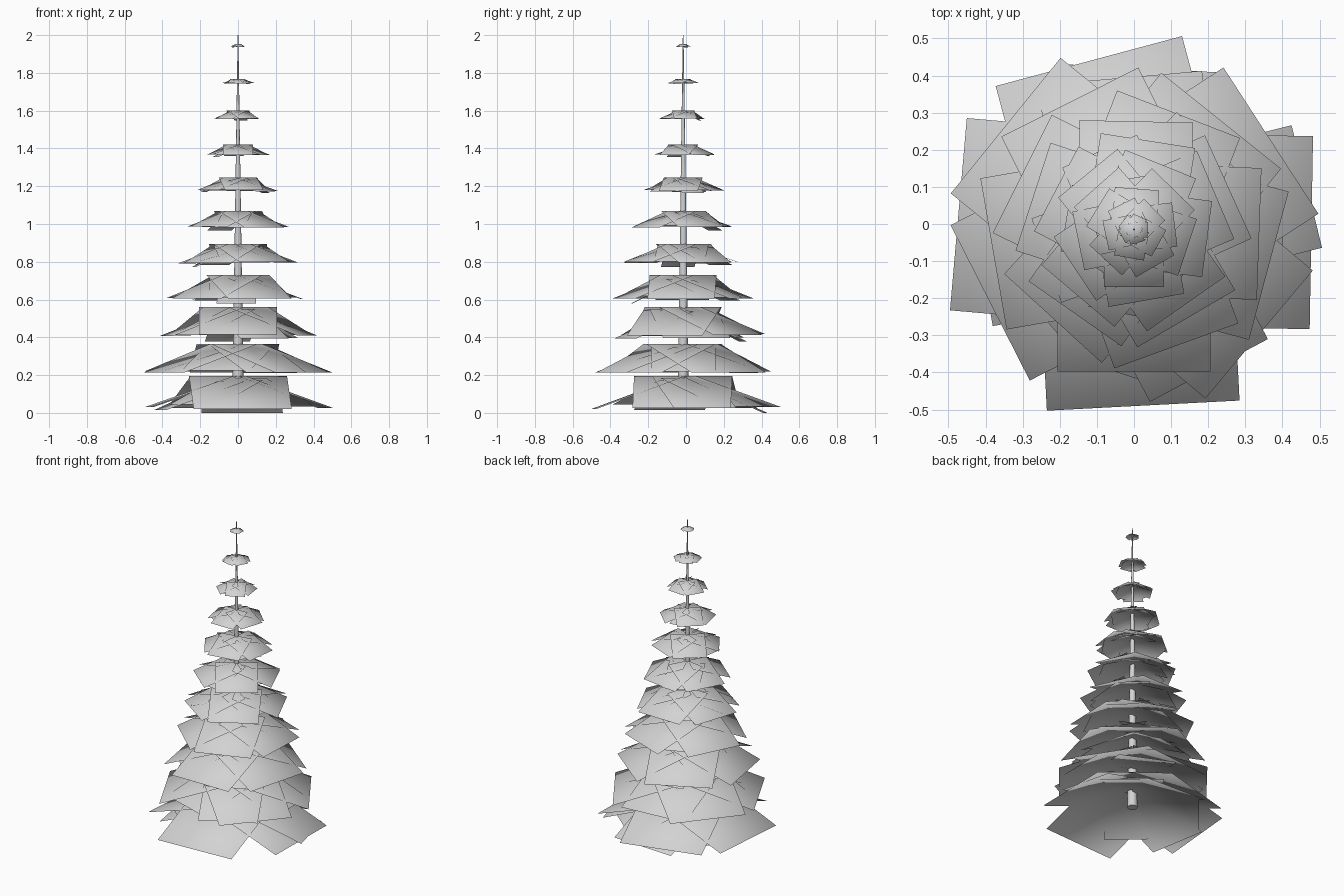
import bpy, bmesh, math, random
from mathutils import Vector

if "Cube" in bpy.data.objects:
    bpy.data.objects.remove(bpy.data.objects["Cube"])

random.seed(7)
CY = -0.015  # trunk position on y

grey = bpy.data.materials.new("soft_grey")
grey.diffuse_color = (0.65, 0.65, 0.65, 1)
grey.use_nodes = True
grey.node_tree.nodes["Principled BSDF"].inputs["Base Color"].default_value = grey.diffuse_color


def tier(name, top, cards):
    """Ring of square branch cards; card = (heading, width, reach, drop, sink)."""
    verts, faces = [], []
    for heading, width, reach, drop, *sink in cards:
        a = math.radians(heading)
        out = Vector((math.cos(a), math.sin(a), 0))
        side = Vector((-out.y, out.x, 0)) * width / 2
        inner = Vector((0, CY, top - sum(sink)))
        outer = inner + out * reach
        outer.z = top - drop
        n = len(verts)
        verts += [inner - side, outer - side, outer + side, inner + side]
        faces.append((n, n + 1, n + 2, n + 3))
    me = bpy.data.meshes.new(name)
    me.from_pydata(verts, [], faces)
    me.materials.append(grey)
    me.polygons.foreach_set("use_smooth", [True] * len(faces))
    me.update()
    # rounded foliage normals
    centre = Vector((0, CY, top - 1.3 * max(c[2] for c in cards)))
    me.normals_split_custom_set_from_vertices(
        [(Vector(v) - centre).normalized() for v in verts])
    bpy.context.collection.objects.link(bpy.data.objects.new(name, me))


def small_cards(count, reach, drop, start):
    """Narrower, steeper cards tucked between the wide ones."""
    return [(start + 360 / count * k + random.uniform(-15, 15),
             reach * random.uniform(.65, .95), reach * random.uniform(.7, .95),
             drop * random.uniform(.85, 1.08), drop * random.uniform(0, .22))
            for k in range(count)]


# two widest tiers
tier("branches_1", 0.195, [
    (105, .52, .47, .165), (175, .52, .475, .165), (273, .52, .475, .175),
    (-1, .52, .478, .17), (87, .43, .435, .195), (14, .34, .48, .17),
    (190, .38, .42, .18, .03), (228, .36, .34, .15, .02),
    (50, .38, .40, .16, .01), (140, .36, .40, .17, .03)])
tier("branches_2", 0.365, [
    (33, .47, .44, .15), (141, .47, .445, .145), (207, .47, .435, .15),
    (-40, .45, .44, .15), (95, .44, .41, .15), (0, .34, .40, .145),
    (-62, .36, .43, .15), (252, .38, .38, .14, .02), (172, .38, .38, .145, .02),
    (65, .36, .36, .155, .03)])

# upper tiers: top height, drop, reach, first heading, steep card heading
upper = [(.56, .155, .39, 270, 100), (.73, .13, .335, 290, 268),
         (.895, .105, .288, 235, 187), (1.07, .09, .243, 305, 120),
         (1.245, .07, .195, 280, 20), (1.42, .055, .152, 270, 200),
         (1.60, .045, .113, 300, 80), (1.768, .022, .077, 260, 330),
         (1.952, .014, .038, 285, 150)]
for i, (top, drop, reach, first, steep) in enumerate(upper):
    cards = []
    for k in range(5):
        j = random.uniform(-10, 10) if k else 0
        cards.append((first + 72 * k + j, reach * 1.06,
                      reach * random.uniform(.96, 1.02),
                      drop * random.uniform(.92, 1.0)))
    cards += small_cards(5, reach, drop, first + 36)
    # one steep card underneath
    cards.append((steep, reach * .62, reach * .82, drop * 1.17, drop * .1))
    tier(f"branches_{i + 3}", top, cards)

# tapered trunk
bpy.ops.mesh.primitive_cone_add(vertices=16, radius1=0.03, radius2=0.002,
                                depth=1.93, location=(0, CY, 1.035))
trunk = bpy.context.object
trunk.name = "trunk"
trunk.data.materials.append(grey)
bpy.ops.object.shade_smooth_by_angle()
